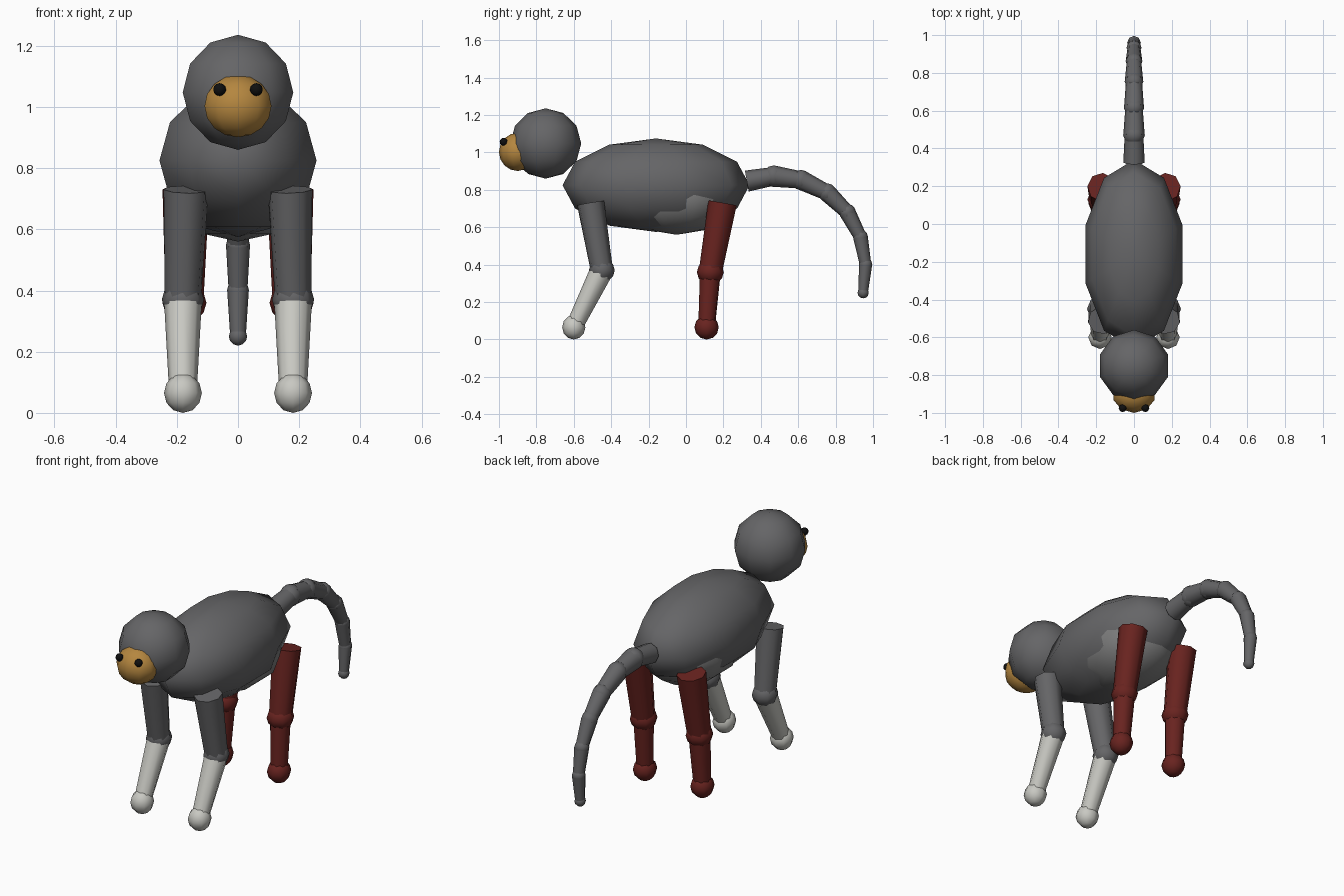
import bpy, bmesh
from mathutils import Vector, Matrix

if "Cube" in bpy.data.objects:
    bpy.data.objects.remove(bpy.data.objects["Cube"])


def material(name, rgb):
    m = bpy.data.materials.new(name)
    m.diffuse_color = (*rgb, 1)
    m.use_nodes = True
    m.node_tree.nodes["Principled BSDF"].inputs["Base Color"].default_value = m.diffuse_color
    return m


FUR = material("dark_fur", (0.13, 0.13, 0.135))
BELLY = material("belly_fur", (0.2, 0.2, 0.2))
PALE = material("pale_fur", (0.58, 0.58, 0.54))
RED = material("red_fur", (0.14, 0.017, 0.014))
FACE = material("face_skin", (0.46, 0.24, 0.05))
BLACK = material("eye_black", (0.005, 0.005, 0.005))


def finish(name, bm, mat, angle):
    mesh = bpy.data.meshes.new(name)
    bm.to_mesh(mesh)
    bm.free()
    obj = bpy.data.objects.new(name, mesh)
    bpy.context.collection.objects.link(obj)
    mesh.materials.append(mat)
    mesh.shade_smooth()
    mesh.set_sharp_from_angle(angle=angle)
    return obj


def ball(name, centre, radii, mat, segments=8, rings=6):
    bm = bmesh.new()
    bmesh.ops.create_uvsphere(bm, u_segments=segments, v_segments=rings, radius=1)
    bmesh.ops.scale(bm, vec=radii, verts=bm.verts)
    bmesh.ops.translate(bm, vec=centre, verts=bm.verts)
    return finish(name, bm, mat, 1.2)


def limb(name, start, end, r1, r2, mat, segments=8):
    a, b = Vector(start), Vector(end)
    d = b - a
    bm = bmesh.new()
    bmesh.ops.create_cone(bm, cap_ends=True, segments=segments,
                          radius1=r1, radius2=r2, depth=d.length)
    turn = d.to_track_quat('Z', 'Y').to_matrix().to_4x4()
    bm.transform(Matrix.Translation((a + b) / 2) @ turn)
    return finish(name, bm, mat, 0.9)


# Body, belly, head and face
ball("body", (0, -0.16, 0.825), (0.27, 0.5, 0.25), FUR, 10, 6)
ball("belly", (0, -0.05, 0.75), (0.24, 0.31, 0.19), BELLY, 10, 6)
ball("head", (0, -0.75, 1.048), (0.19, 0.19, 0.188), FUR, 10, 6)
ball("face", (0, -0.9, 1.003), (0.115, 0.1, 0.102), FACE, 10, 8)

for side, s in (("left", 1), ("right", -1)):
    # Eyes
    ball(side + "_eye", (s * 0.06, -0.975, 1.057), (0.021, 0.021, 0.021), BLACK)

    # Front leg: dark upper part, pale lower part and paw
    top, elbow, paw = (s * 0.17, -0.51, 0.73), (s * 0.18, -0.45, 0.37), (s * 0.18, -0.6, 0.065)
    limb(side + "_upper_front_leg", top, elbow, 0.074, 0.06, FUR)
    ball(side + "_elbow", elbow, (0.069, 0.069, 0.065), FUR)
    limb(side + "_lower_front_leg", elbow, paw, 0.062, 0.045, PALE)
    ball(side + "_front_paw", paw, (0.062, 0.062, 0.065), PALE)

    # Hind leg, all red
    top, knee, paw = (s * 0.17, 0.195, 0.73), (s * 0.175, 0.13, 0.36), (s * 0.18, 0.11, 0.065)
    limb(side + "_upper_hind_leg", top, knee, 0.077, 0.062, RED)
    ball(side + "_knee", knee, (0.072, 0.072, 0.065), RED)
    limb(side + "_lower_hind_leg", knee, paw, 0.057, 0.046, RED)
    ball(side + "_hind_paw", paw, (0.062, 0.065, 0.065), RED)

# Tail: tapering links with a knuckle at each joint (y, z, radius)
tail = [(0.325, 0.847, 0.058), (0.47, 0.873, 0.058), (0.615, 0.853, 0.054),
        (0.755, 0.785, 0.05), (0.863, 0.68, 0.045), (0.933, 0.547, 0.04),
        (0.96, 0.4, 0.036), (0.947, 0.25, 0.03)]
for i in range(len(tail) - 1):
    (y0, z0, r0), (y1, z1, r1) = tail[i], tail[i + 1]
    limb(f"tail_link_{i + 1}", (0, y0, z0), (0, y1, z1), r0 * 0.98, r1 * 0.85, FUR)
    ball(f"tail_knuckle_{i + 1}", (0, y1, z1), (r1, r1, r1), FUR)
